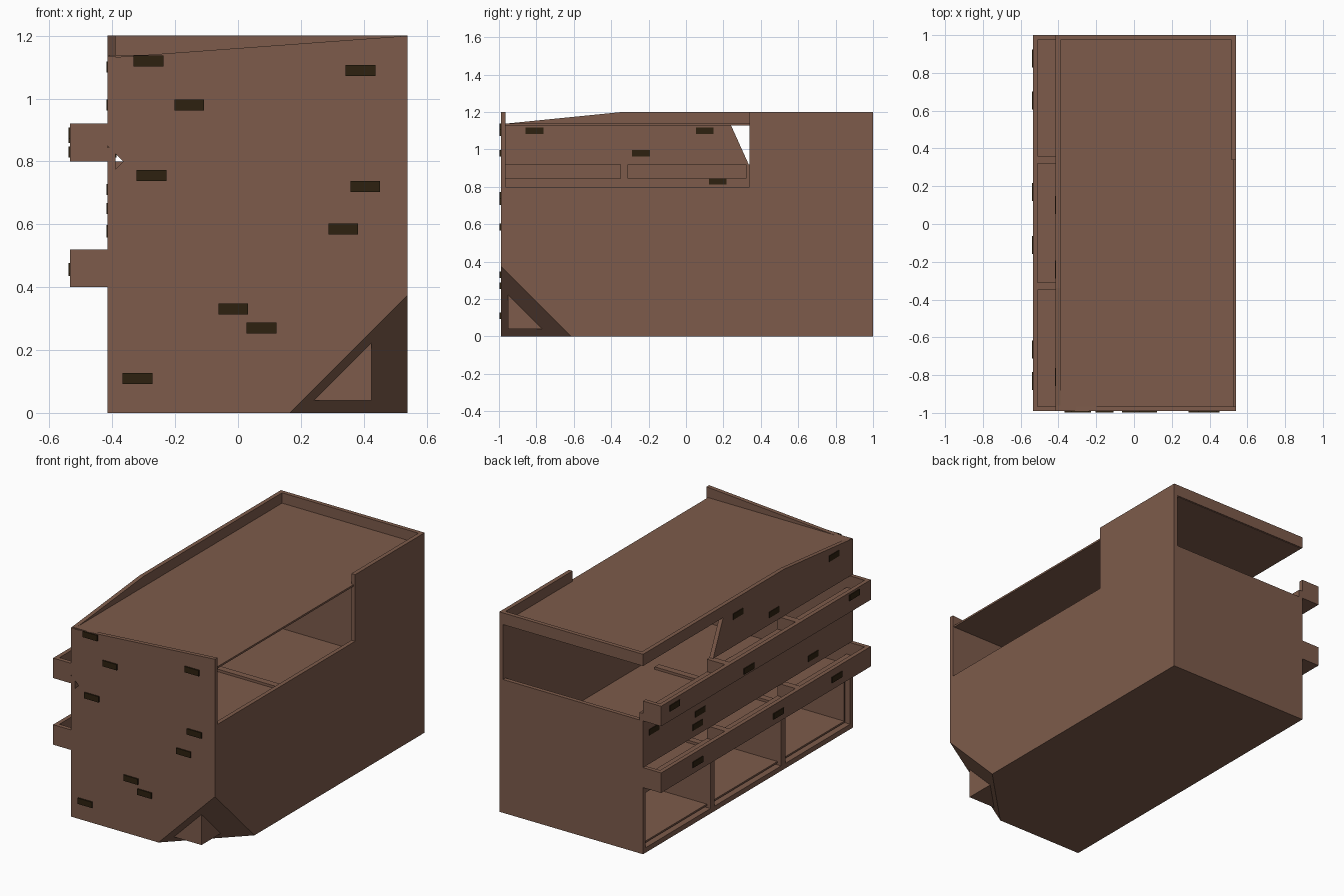
import bpy
import bmesh
from mathutils import Vector

cube = bpy.data.objects.get("Cube")
if cube:
    bpy.data.objects.remove(cube, do_unlink=True)


def material(name, rgb):
    mat = bpy.data.materials.new(name)
    mat.use_nodes = True
    mat.diffuse_color = (*rgb, 1)
    mat.node_tree.nodes["Principled BSDF"].inputs["Base Color"].default_value = (*rgb, 1)
    return mat


BROWN = material("brown wall", (0.205, 0.105, 0.07))
DARK = material("dark brick", (0.026, 0.015, 0.005))


def finish(name, bm, mat):
    bmesh.ops.recalc_face_normals(bm, faces=bm.faces)
    mesh = bpy.data.meshes.new(name)
    bm.to_mesh(mesh)
    bm.free()
    mesh.materials.append(mat)
    obj = bpy.data.objects.new(name, mesh)
    bpy.context.collection.objects.link(obj)
    return obj


def box(name, x, y, z, mat=BROWN):
    bm = bmesh.new()
    bmesh.ops.create_cube(bm, size=1)
    for v in bm.verts:
        v.co = [(lo + hi) / 2 + c * (hi - lo) for c, (lo, hi) in zip(v.co, (x, y, z))]
    return finish(name, bm, mat)


def panel(name, axis, start, end, points):
    """Extrude a flat outline along one axis; points use the other two axes in order."""
    bm = bmesh.new()
    verts = []
    for p in points:
        co = list(p)
        co.insert(axis, start)
        verts.append(bm.verts.new(co))
    face = bm.faces.new(verts)
    side = bmesh.ops.extrude_face_region(bm, geom=[face])
    shift = Vector((0, 0, 0))
    shift[axis] = end - start
    bmesh.ops.translate(bm, vec=shift, verts=[g for g in side["geom"] if isinstance(g, bmesh.types.BMVert)])
    return finish(name, bm, BROWN)


# Main extents
L, R, F, B = -0.415, 0.54, -0.99, 1.0
T = 0.025                       # wall thickness
SILL, ROOF, TOP = 0.8, 1.13, 1.2
CUT = 0.375                     # size of the bevelled lower corner
DIVIDERS = (0.34, -0.33)

# Outer walls and base
panel("front_wall", 1, F, F + T,
      [(L, 0), (R - CUT, 0), (R, CUT), (R, TOP), (L, ROOF), (L, 0.85), (L + 0.05, SILL), (L, 0.75)])
panel("side_wall", 0, R, R - T,
      [(F + CUT, 0), (B, 0), (B, TOP), (0.34, TOP), (0.34, SILL), (F, SILL), (F, CUT)])
panel("base", 2, 0, 0.03, [(L, F), (R - CUT, F), (R, F + CUT), (R, B), (L, B)])
box("back_wall", (L, R), (B - T, B), (0, SILL))

# Bevelled lower corner
bm = bmesh.new()
bm.faces.new([bm.verts.new(p) for p in ((R - CUT, F, 0), (R, F + CUT, 0), (R, F, CUT))])
finish("corner_cut", bm, BROWN)

# Storage bins, whose lining corner pokes out of the bevel
BACK, FRONT, LOW, CEIL = 0.425, F + 0.037, 0.04, 0.36
box("bin_back", (BACK - 0.01, BACK), (FRONT, B - T), (LOW, CEIL))
box("bin_front", (L + T, BACK), (FRONT, FRONT + 0.01), (LOW, CEIL))
box("bin_floor", (L + T, BACK), (FRONT, B - T), (LOW, LOW + 0.01))
box("upper_floor", (L, R - T), (F + T, B - T), (CEIL, 0.385))
for y in DIVIDERS:
    box("bin_divider", (L, BACK), (y - 0.02, y + 0.02), (0.02, 0.4))

# Open side: middle wall, upper wall with slanted end and roof rim
box("middle_wall", (L, L + T), (F, B), (0.52, SILL))
panel("upper_wall", 0, L, L + T,
      [(F, 0.92), (0.335, 0.92), (0.24, ROOF), (B, ROOF), (B, TOP), (-0.34, TOP), (F, ROOF + 0.005)])

# Roof and rear rim
box("roof", (L + 0.005, R - 0.01), (F + 0.005, B - 0.005), (ROOF - 0.003, ROOF + 0.008))
box("rear_rim", (L, R), (B - T, B), (ROOF, TOP))

# Troughs along the open side
OUT = -0.535
for z in (0.4, SILL):
    top = z + 0.12
    box("trough_floor", (OUT, L + T), (F, B), (z, z + 0.045))
    box("trough_front", (OUT, OUT + T), (F, B), (z, top))
    for y in (F + 0.0125, B - 0.0125):
        box("trough_end", (OUT, L), (y - 0.0125, y + 0.0125), (z, top))
    for y in DIVIDERS:
        box("trough_divider", (OUT, L + T), (y - 0.02, y + 0.02), (z, top))

# Dark bricks on the front
W, H = 0.0475, 0.0175
for x, z in ((-0.285, 1.12), (0.39, 1.09), (-0.155, 0.98), (-0.275, 0.755), (0.405, 0.72),
             (0.335, 0.585), (-0.015, 0.33), (0.075, 0.27), (-0.32, 0.11)):
    box("front_brick", (x - W, x + W), (F - 0.008, F + 0.002), (z - H, z + H), DARK)

# Dark bricks on the open side walls, showing on both faces
for y, z in ((-0.81, 1.1), (0.1, 1.1), (-0.24, 0.98), (0.46, 0.65), (0.485, 0.58),
             (0.895, 0.71), (-0.61, 0.575)):
    for x in (L, L + T):
        box("wall_brick", (x - 0.004, x + 0.004), (y - W, y + W), (z - H, z + H), DARK)

# Dark bricks on the troughs
for y, z in ((-0.83, 0.89), (0.17, 0.83), (0.875, 0.877), (-0.665, 0.46), (-0.11, 0.453), (0.655, 0.455)):
    box("trough_brick", (OUT - 0.005, OUT + 0.003), (y - W, y + W), (z - H, z + H), DARK)
box("inner_brick", (L + T - 0.003, L + T + 0.004), (0.17 - W, 0.17 + W), (0.83 - H, 0.83 + 0.014), DARK)
